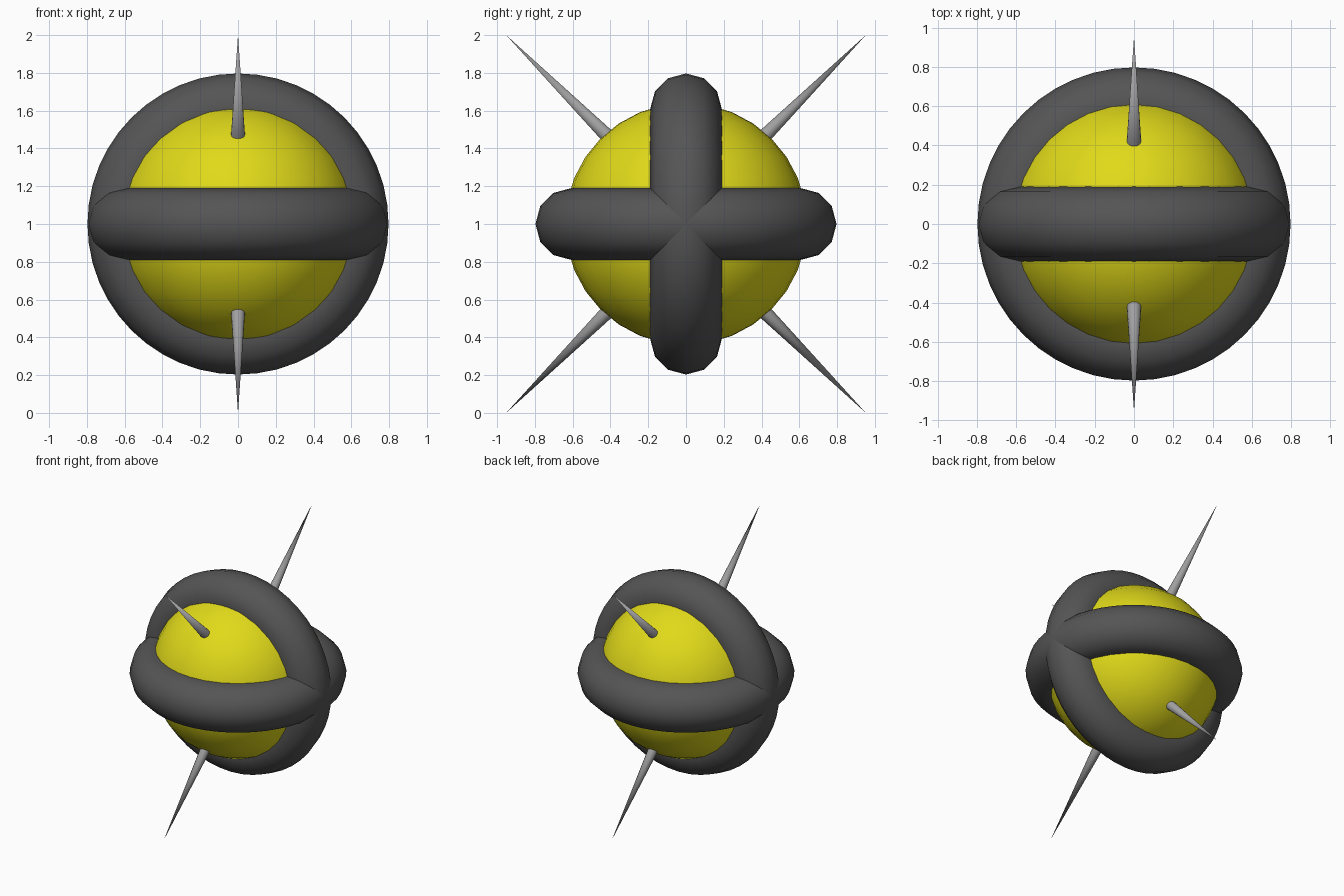
import bpy
from math import radians
from mathutils import Vector

if "Cube" in bpy.data.objects:
    bpy.data.objects.remove(bpy.data.objects["Cube"])

CENTRE = Vector((0, 0, 1))


def material(name, rgb):
    m = bpy.data.materials.new(name)
    m.diffuse_color = (*rgb, 1)
    m.use_nodes = True
    m.node_tree.nodes["Principled BSDF"].inputs["Base Color"].default_value = m.diffuse_color
    return m


yellow = material("yellow", (0.75, 0.70, 0.01))
dark = material("dark_grey", (0.09, 0.09, 0.09))
steel = material("steel_grey", (0.35, 0.35, 0.35))


def finish(name, mat, angle=60):
    ob = bpy.context.object
    ob.name = name
    ob.data.materials.append(mat)
    bpy.ops.object.shade_smooth_by_angle(angle=radians(angle))
    return ob


# Yellow core ball
bpy.ops.mesh.primitive_uv_sphere_add(segments=32, ring_count=16, radius=0.64, location=CENTRE)
finish("core_ball", yellow)

# Two crossed rings: one lying flat, one standing upright facing the front
for name, tilt in (("flat_ring", 0), ("upright_ring", 90)):
    bpy.ops.mesh.primitive_torus_add(major_radius=0.607, minor_radius=0.19,
                                     major_segments=48, minor_segments=12,
                                     location=CENTRE, rotation=(radians(tilt), 0, 0))
    finish(name, dark)

# Four diagonal spikes, mirrored front/back and top/bottom
for side, sy in (("front", -1), ("back", 1)):
    for level, sz in (("upper", 1), ("lower", -1)):
        base = CENTRE + Vector((0, sy * 0.35, sz * 0.40))
        tip = CENTRE + Vector((0, sy * 0.952, sz * 1.0))
        axis = tip - base
        bpy.ops.mesh.primitive_cone_add(vertices=16, radius1=0.042, radius2=0,
                                        depth=axis.length, location=(base + tip) / 2,
                                        rotation=axis.to_track_quat('Z', 'X').to_euler())
        finish(f"{level}_{side}_spike", steel)
